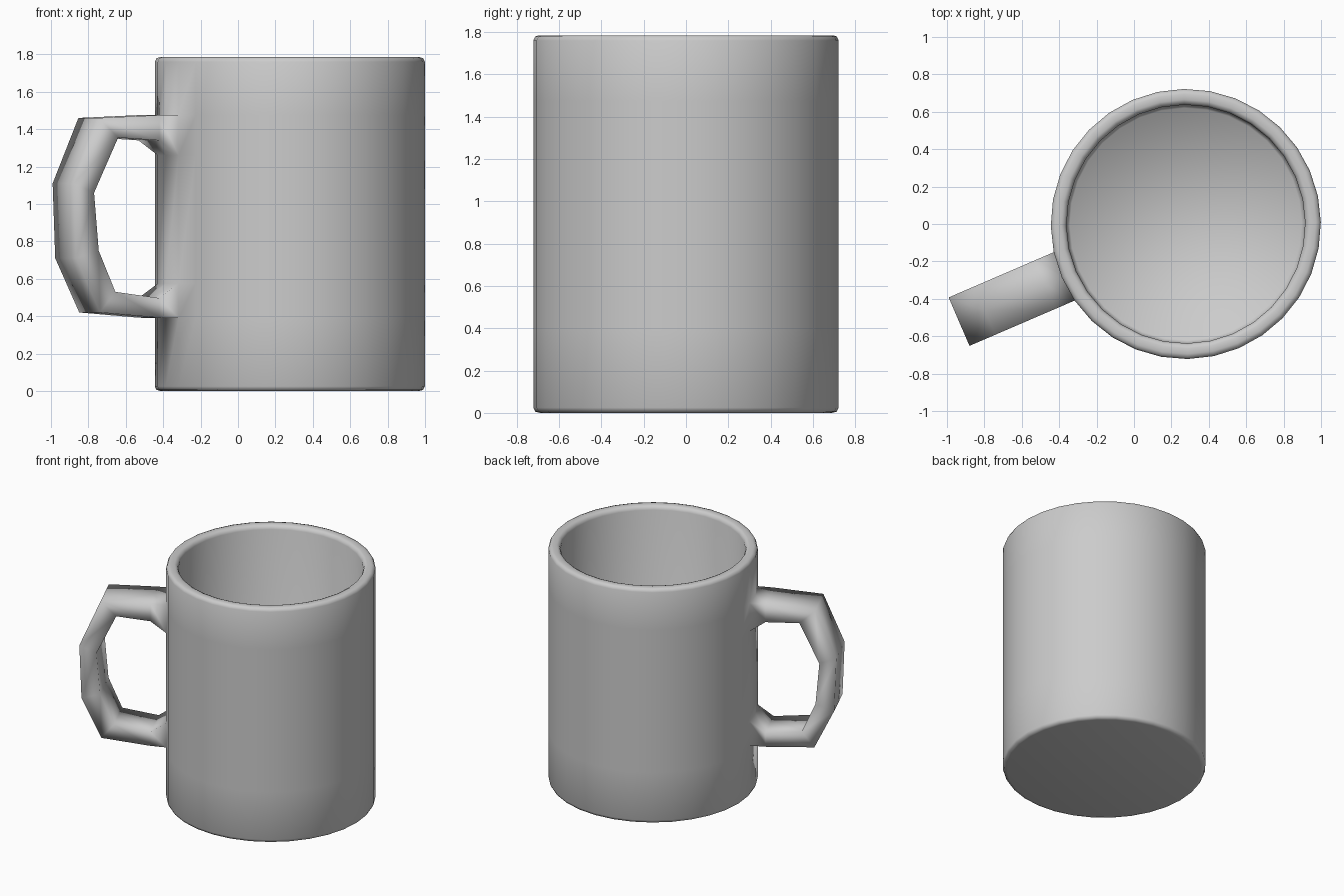
import bpy, bmesh
from math import sin, cos, radians, pi

if "Cube" in bpy.data.objects:
    bpy.data.objects.remove(bpy.data.objects["Cube"])

SIDES = 32
CX = 0.277
R = 0.722
HANDLE_ANGLE = radians(203.3)      # one vertex column sits on the handle's centre line
HALF_W = R * sin(2 * pi / SIDES)   # handle is two wall faces wide

bm = bmesh.new()

# Lathe profile: underside, outer wall, rounded rim, inner wall, floor
profile = [(0.69, 0), (0.713, 0.006), (R, 0.025),
           (R, 0.39), (R, 0.575), (R, 1.26), (R, 1.475),
           (R, 1.76), (0.713, 1.779), (0.695, 1.785),
           (0.665, 1.785), (0.647, 1.777), (0.638, 1.755),
           (0.638, 0.12), (0.62, 0.09)]


def column(j):
    return HANDLE_ANGLE + 2 * pi * j / SIDES


def bridge(a, b, skip=()):
    n = len(a)
    for j in range(n):
        if j not in skip:
            k = (j + 1) % n
            bm.faces.new((a[j], a[k], b[k], b[j]))


rings = [[bm.verts.new((CX + r * cos(column(j)), r * sin(column(j)), z))
          for j in range(SIDES)] for r, z in profile]

# Body, leaving openings where the handle joins the wall
for i in range(len(rings) - 1):
    bridge(rings[i], rings[i + 1], (0, SIDES - 1) if i in (3, 5) else ())
bm.faces.new(rings[0])
bm.faces.new(rings[-1])

# Handle: (inner radius, inner z, outer radius, outer z) from top to bottom
stations = [(0.82, 1.34, 0.82, 1.475),
            (1.06, 1.355, 1.17, 1.46),
            (1.20, 1.06, 1.32, 1.11),
            (1.173, 0.75, 1.305, 0.71),
            (1.076, 0.53, 1.165, 0.42),
            (0.82, 0.497, 0.82, 0.392)]


def handle_vert(r, w, z):
    c, s = cos(HANDLE_ANGLE), sin(HANDLE_ANGLE)
    return bm.verts.new((CX + r * c - w * s, r * s + w * c, z))


def opening(inner, outer):
    return [rings[inner][j] for j in (-1, 0, 1)] + [rings[outer][j] for j in (1, 0, -1)]


sections = [opening(5, 6)]
for ri, zi, ro, zo in stations:
    sections.append([handle_vert(ri, w, zi) for w in (-HALF_W, 0, HALF_W)] +
                    [handle_vert(ro, w, zo) for w in (HALF_W, 0, -HALF_W)])
sections.append(opening(4, 3))
for a, b in zip(sections, sections[1:]):
    bridge(a, b)

bmesh.ops.recalc_face_normals(bm, faces=bm.faces)
for f in bm.faces:
    f.smooth = True

mesh = bpy.data.meshes.new("mug")
bm.to_mesh(mesh)
bm.free()
mug = bpy.data.objects.new("mug", mesh)
bpy.context.collection.objects.link(mug)
